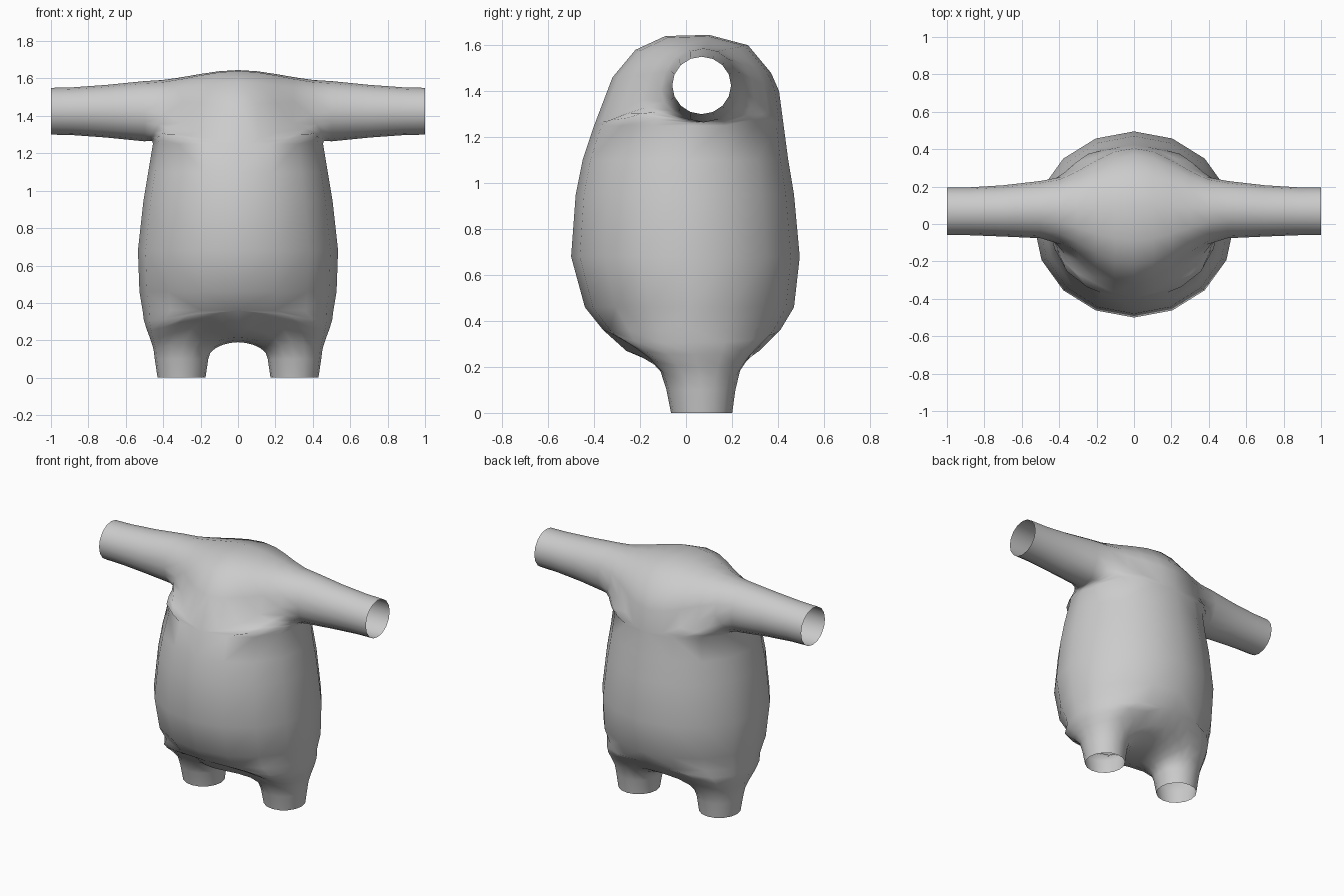
import bpy, bmesh
from math import sin, cos, pi
from mathutils import Vector

cube = bpy.data.objects.get("Cube")
if cube:
    bpy.data.objects.remove(cube)

HALF = 8    # edges along half of a body ring
STEPS = 5   # rows blending the torso into a limb

# Torso sections: height, front y, back y, half width
SECTIONS = [(0.36, -0.36, 0.41, 0.51), (0.46, -0.44, 0.47, 0.527),
            (0.68, -0.50, 0.495, 0.535), (0.95, -0.48, 0.47, 0.505),
            (1.1, -0.45, 0.445, 0.48), (1.25, -0.40, 0.425, 0.455)]
# Centre lines over the shoulders and under the crotch, back to front (y, z)
SHOULDER_LINE = [(0.405, 1.4), (0.37, 1.48), (0.27, 1.6), (0.1, 1.645),
                 (-0.09, 1.64), (-0.22, 1.58), (-0.32, 1.46)]
CROTCH_LINE = [(0.32, 0.27), (0.24, 0.225), (0.16, 0.2), (0.07, 0.19),
               (-0.03, 0.2), (-0.13, 0.215), (-0.26, 0.27)]

bm = bmesh.new()


def half_ring(z, front, back, width):
    mid, r = (front + back) / 2, (back - front) / 2
    angles = [pi * i / HALF for i in range(HALF + 1)]
    return [bm.verts.new((width * sin(a), mid - r * cos(a), z)) for a in angles]


def bridge(a, b, closed):
    n = len(a)
    for i in range(n if closed else n - 1):
        j = (i + 1) % n
        bm.faces.new((a[i], a[j], b[j], b[i]))


def limb(body_ring, line, up, axis, rings):
    """Blend a body half ring plus centre line into limb rings, left open."""
    start = body_ring + [bm.verts.new((0, y, z)) for y, z in line]
    axis, prev = Vector(axis), start
    for step in range(1, STEPS + 1):
        t = step / STEPS
        row = []
        for i, (v, q) in enumerate(zip(start, rings[0])):
            p = v.co
            w = cos(pi * i / HALF) ** 2 if i <= HALF else 1
            leave = Vector((w, 0, up * (1 - w))).normalized()
            d = (q - p).length
            co = (p * (2*t**3 - 3*t**2 + 1) + q * (3*t**2 - 2*t**3)
                  + leave * d * (t**3 - 2*t**2 + t) + axis * d * (t**3 - t**2))
            if i > HALF or i in (0, HALF):
                co.x = max(co.x, 0)
            row.append(bm.verts.new(co))
        bridge(prev, row, True)
        prev = row
    for ring in rings[1:]:
        row = [bm.verts.new(q) for q in ring]
        bridge(prev, row, True)
        prev = row


def arm_ring(x, y, z, ry, rz):
    angles = [pi * i / HALF for i in range(2 * HALF)]
    return [Vector((x, y - ry * cos(a), z - rz * sin(a))) for a in angles]


def leg_ring(z, x, y, rx, ry):
    angles = [pi * i / HALF for i in range(2 * HALF)]
    return [Vector((x + rx * sin(a), y - ry * cos(a), z)) for a in angles]


# Torso half
torso = [half_ring(*s) for s in SECTIONS]
for low, high in zip(torso, torso[1:]):
    bridge(low, high, False)

# Arm and leg, open at the ends
limb(torso[-1], SHOULDER_LINE, 1, (1, 0, 0),
     [arm_ring(0.5, 0.077, 1.425, 0.153, 0.161),
      arm_ring(0.7, 0.07, 1.425, 0.137, 0.141),
      arm_ring(0.88, 0.068, 1.425, 0.128, 0.128),
      arm_ring(1.0, 0.068, 1.425, 0.128, 0.125)])
limb(torso[0], CROTCH_LINE, -1, (0, 0, -1),
     [leg_ring(0.1, 0.302, 0.065, 0.143, 0.15),
      leg_ring(0, 0.302, 0.068, 0.128, 0.133)])

bmesh.ops.recalc_face_normals(bm, faces=bm.faces)

# Mirror the half about the centre plane and weld the seam
geom = bm.verts[:] + bm.edges[:] + bm.faces[:]
bmesh.ops.mirror(bm, geom=geom, axis='X', merge_dist=0.0005)
bmesh.ops.remove_doubles(bm, verts=bm.verts, dist=0.0005)
bmesh.ops.recalc_face_normals(bm, faces=bm.faces)
top_face = max(bm.faces, key=lambda f: f.calc_center_median().z)
if top_face.normal.z < 0:
    bmesh.ops.reverse_faces(bm, faces=bm.faces)
for f in bm.faces:
    f.smooth = True

mesh = bpy.data.meshes.new("body_suit")
bm.to_mesh(mesh)
bm.free()
body = bpy.data.objects.new("body_suit", mesh)
bpy.context.collection.objects.link(body)

# Plain grey
grey = bpy.data.materials.new("light_grey")
grey.use_nodes = True
grey.diffuse_color = (0.6, 0.6, 0.6, 1)
grey.node_tree.nodes["Principled BSDF"].inputs["Base Color"].default_value = (0.6, 0.6, 0.6, 1)
mesh.materials.append(grey)
